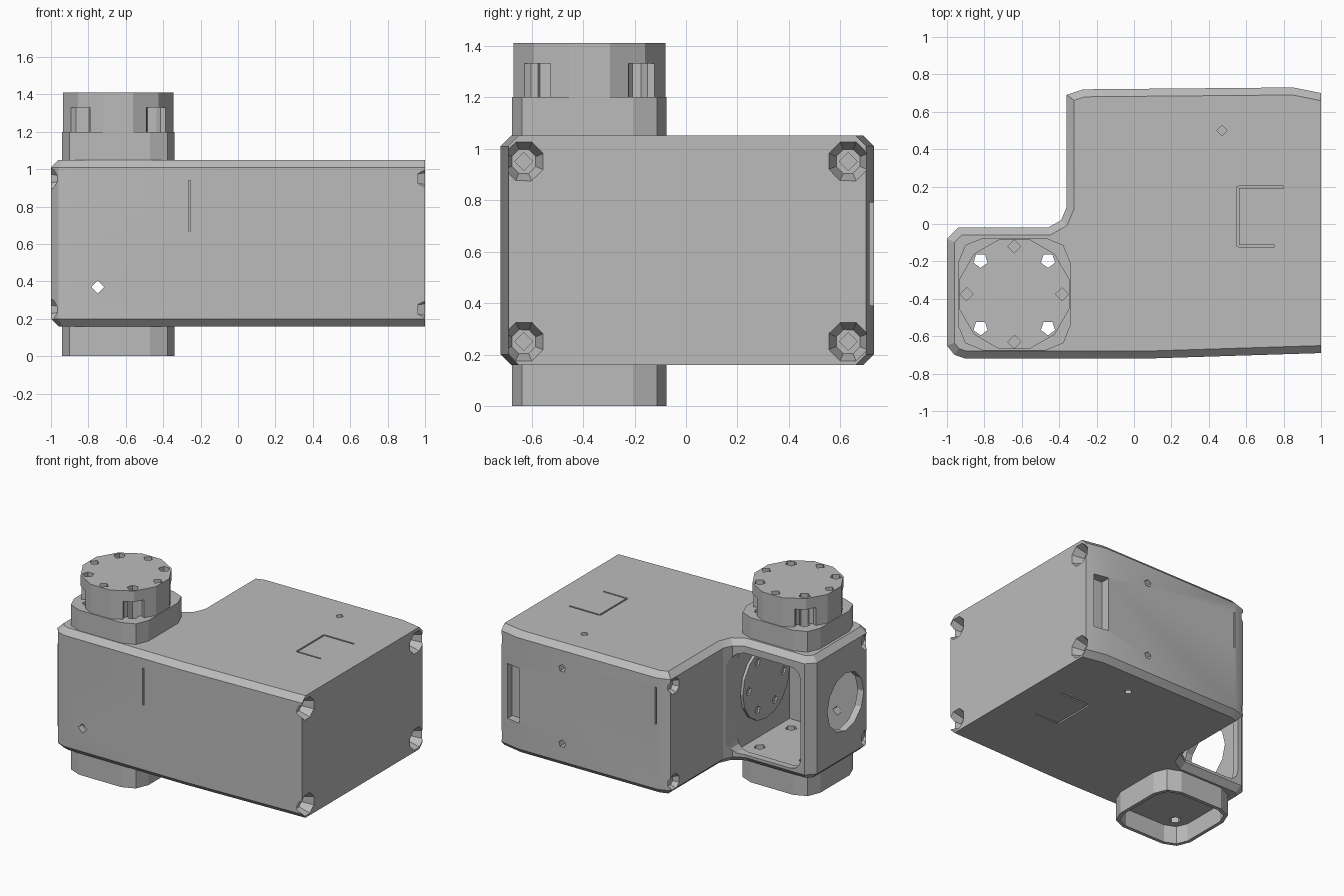
import bpy, bmesh, math
from mathutils import Matrix, Vector

if "Cube" in bpy.data.objects:
    bpy.data.objects.remove(bpy.data.objects["Cube"])

grey = bpy.data.materials.new("matte grey")
grey.use_nodes = True
grey.diffuse_color = (0.5, 0.5, 0.5, 1)
grey.node_tree.nodes["Principled BSDF"].inputs["Base Color"].default_value = (0.5, 0.5, 0.5, 1)


def add_object(name, bm):
    bmesh.ops.recalc_face_normals(bm, faces=bm.faces)
    mesh = bpy.data.meshes.new(name)
    bm.to_mesh(mesh)
    bm.free()
    mesh.materials.append(grey)
    obj = bpy.data.objects.new(name, mesh)
    bpy.context.scene.collection.objects.link(obj)
    return obj


def prism(name, outline, z0, z1, bevel=None):
    """Extrude an xy outline; bevel = (width, edge rule)."""
    bm = bmesh.new()
    face = bm.faces.new([bm.verts.new((x, y, z0)) for x, y in outline])
    top = bmesh.ops.extrude_face_region(bm, geom=[face])["geom"]
    bmesh.ops.translate(bm, vec=(0, 0, z1 - z0),
                        verts=[v for v in top if isinstance(v, bmesh.types.BMVert)])
    if bevel:
        bmesh.ops.bevel(bm, geom=[e for e in bm.edges if bevel[1](e)], offset=bevel[0],
                        segments=1, affect='EDGES', clamp_overlap=True)
    return add_object(name, bm)


def rod(name, start, end, r0, r1=None, sides=8, turn=0.0):
    """Cylinder or cone running from start to end."""
    start, end = Vector(start), Vector(end)
    axis = end - start
    place = Matrix.Translation((start + end) / 2) @ axis.to_track_quat('Z', 'Y').to_matrix().to_4x4()
    bm = bmesh.new()
    bmesh.ops.create_cone(bm, cap_ends=True, segments=sides, radius1=r0,
                          radius2=r0 if r1 is None else r1, depth=axis.length,
                          matrix=place @ Matrix.Rotation(turn, 4, 'Z'))
    return add_object(name, bm)


def box(name, low, high, round_axis=None, radius=0.06):
    low, high = Vector(low), Vector(high)
    bm = bmesh.new()
    bmesh.ops.create_cube(bm, size=1, matrix=Matrix.Translation((low + high) / 2)
                          @ Matrix.Diagonal((*(high - low), 1)))
    if round_axis is not None:
        edges = [e for e in bm.edges
                 if abs((e.verts[0].co - e.verts[1].co).normalized()[round_axis]) > 0.9]
        bmesh.ops.bevel(bm, geom=edges, offset=radius, segments=3, profile=0.5, affect='EDGES')
    return add_object(name, bm)


def carve(obj, cutters):
    for cutter in cutters:
        cutter.hide_render = True
        mod = obj.modifiers.new("cut", 'BOOLEAN')
        mod.object, mod.operation, mod.solver = cutter, 'DIFFERENCE', 'EXACT'
    bpy.context.view_layer.update()
    mesh = bpy.data.meshes.new_from_object(obj.evaluated_get(bpy.context.evaluated_depsgraph_get()))
    obj.modifiers.clear()
    obj.data = mesh


def rounded_square(half, corner, steps=2):
    points = []
    for quarter in range(4):
        a = quarter * math.pi / 2
        cx, cy = (half - corner) * math.sqrt(2) * math.cos(a + math.pi / 4), \
                 (half - corner) * math.sqrt(2) * math.sin(a + math.pi / 4)
        for i in range(steps + 1):
            b = a + i * math.pi / 2 / steps
            points.append((TX + cx + corner * math.cos(b), TY + cy + corner * math.sin(b)))
    return points


TX, TY = -0.64, -0.375      # centre of the round drive unit
LOW, HIGH = 0.16, 1.05      # underside and top of the housing

# L-shaped housing with chamfered rims
outline = [(1, -0.69), (0.05, -0.72), (-0.9, -0.72), (-0.96, -0.7), (-1, -0.65), (-1, -0.08), (-0.94, -0.02),
           (-0.46, -0.02), (-0.39, 0.02), (-0.36, 0.09), (-0.36, 0.69), (-0.27, 0.72), (0.85, 0.73), (1, 0.7)]
housing = prism("housing", outline, LOW, HIGH, (0.04, lambda e: abs(
    e.verts[0].co.z - e.verts[1].co.z) < 0.01 and min(v.co.x for v in e.verts) < 0.99))

# Vertical through holes, shared by the housing and drive unit
through, shallow = [], []
for i in range(8):
    a = i * math.pi / 4
    x, y = TX + 0.255 * math.cos(a), TY + 0.255 * math.sin(a)
    if i % 2:
        through.append(rod("through_hole", (x, y, -0.2), (x, y, 1.6), 0.04, sides=5))
    else:
        shallow.append(rod("top_hole", (x, y, 1.34), (x, y, 1.6), 0.035, sides=4))

# Hollow arm, its back window, and its round side opening
cuts = [box("cavity", (-0.95, -0.67, 0.21), (-0.365, -0.07, 1.0)),
        box("window", (-0.91, -0.2, 0.22), (-0.37, 0.3, 0.96), 1, 0.08),
        rod("side_opening", (-1.1, -0.41, 0.6), (-0.9, -0.41, 0.6), 0.21, sides=12),
        rod("front_hole", (-0.75, -0.8, 0.37), (-0.75, -0.6, 0.37), 0.035, sides=4)]

# Corner bolt recesses on both ends
for y in (-0.63, 0.63):
    for z in (0.25, 0.95):
        end = -1 if y < 0 else -0.36
        cuts.append(rod("bolt_recess", (1.01, y, z), (0.92, y, z), 0.085, 0.05, turn=0.4))
        cuts.append(rod("bolt_hole", (0.95, y, z), (0.8, y, z), 0.035, sides=4))
        cuts.append(rod("bolt_recess", (end - 0.01, y * 1.03, z), (end + 0.04, y * 1.03, z),
                        0.065, 0.04, turn=0.4))

# Connector slot, small holes and slits on the back and front
cuts.append(box("connector_slot", (0.83, 0.66, 0.39), (0.94, 0.8, 0.79)))
cuts += [rod("back_hole", (0.49, 0.65, z), (0.49, 0.8, z), 0.028, sides=5) for z in (0.33, 0.88)]
cuts += [box("slit", (-0.265, y - 0.03, 0.67), (-0.255, y + 0.03, 0.94)) for y in (-0.73, 0.73)]

# Panel grooves and a small hole on the top and underside
for z in (LOW, HIGH):
    for x0, x1, y0, y1 in ((0.55, 0.562, -0.12, 0.2), (0.56, 0.8, 0.192, 0.204), (0.56, 0.75, -0.122, -0.112)):
        cuts.append(box("groove", (x0, y0, z - 0.012), (x1, y1, z + 0.012)))
    cuts.append(rod("small_hole", (0.47, 0.5, z - 0.05), (0.47, 0.5, z + 0.05), 0.028, sides=4))
carve(housing, cuts + through)

# Motor face inside the arm
motor_face = rod("motor_face", (-0.36, TY, 0.6), (-0.385, TY, 0.6), 0.27, sides=16)
face_holes = [rod("face_hole", (-0.42, TY + 0.2 * math.cos(a), 0.6 + 0.2 * math.sin(a)),
                  (-0.37, TY + 0.2 * math.cos(a), 0.6 + 0.2 * math.sin(a)), 0.03, sides=5)
              for a in (i * math.pi / 3 for i in range(6))]
carve(motor_face, face_holes)

# Drive unit above the housing: square collar and round head with corner scoops
collar = prism("drive_collar", rounded_square(0.3, 0.13), 1.02, 1.2)
head = rod("drive_head", (TX, TY, 1.19), (TX, TY, 1.41), 0.305, sides=12, turn=math.pi / 12)
scoops = []
for i in range(4):
    a = math.pi / 4 + i * math.pi / 2
    x, y = TX + 0.32 * math.cos(a), TY + 0.32 * math.sin(a)
    scoops.append(rod("scoop", (x, y, 1.2), (x, y, 1.33), 0.085, sides=8))
carve(head, through + shallow + scoops)
carve(collar, through)

# Hollow skirt below the housing
skirt = prism("lower_skirt", rounded_square(0.3, 0.13), 0.0, 0.18)
pocket = prism("skirt_pocket", rounded_square(0.275, 0.11), -0.1, 0.13)
carve(skirt, [pocket] + through)

# Remove the cutters and shade
for cutter in cuts + through + shallow + face_holes + scoops + [pocket]:
    bpy.data.objects.remove(cutter)
for obj in (housing, motor_face, collar, head, skirt):
    bpy.ops.object.select_all(action='DESELECT')
    obj.select_set(True)
    bpy.context.view_layer.objects.active = obj
    bpy.ops.object.shade_smooth_by_angle(angle=math.radians(20))
